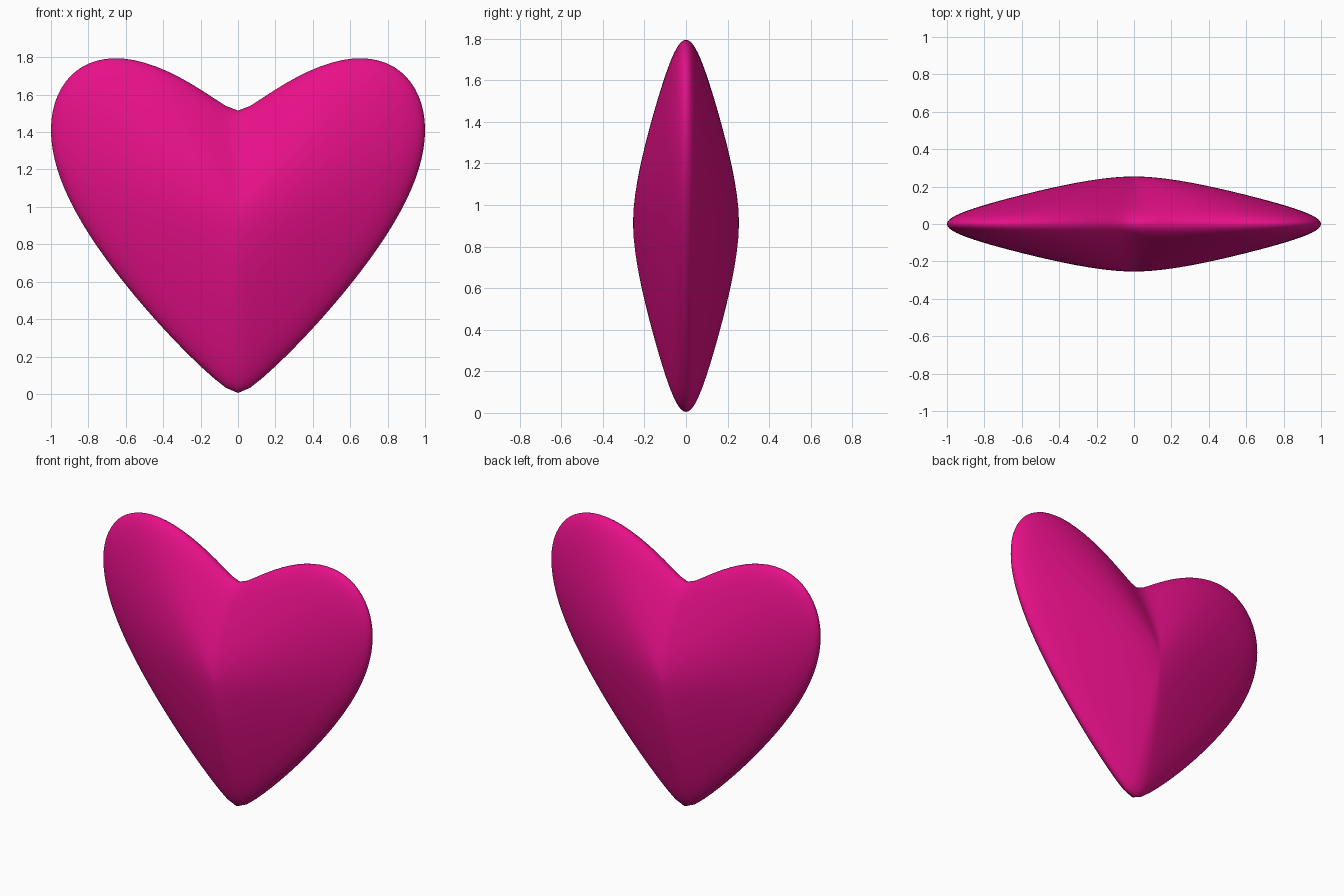
import bpy, bmesh, math

if "Cube" in bpy.data.objects:
    bpy.data.objects.remove(bpy.data.objects["Cube"])

SEGMENTS = 96      # points around the heart outline
RINGS = 20         # rings from rim to the crown on each side
CENTRE_Z = 0.915   # crown height
DEPTH = 0.255      # half thickness


def outline(t):
    """Heart outline: an ellipse sheared upwards by the distance from the middle."""
    x = math.sin(t)
    s = math.sqrt(x * x + 0.0025) - 0.05
    return x, 0.76 - 0.755 * math.cos(t) + 0.82 * s - 0.15 * s ** 3


def thickness(s):
    """Half thickness at fraction s of the way from the crown to the rim."""
    return DEPTH * math.sqrt(max(0.0, 1 - s * s)) / (1 + 0.75 * s ** 1.7)


bm = bmesh.new()
rim = [outline(2 * math.pi * i / SEGMENTS) for i in range(SEGMENTS)]

# Concentric heart-shaped rings from front crown, over the rim, to back crown
rings = []
for k in range(1, 2 * RINGS):
    a = math.pi * k / (2 * RINGS)
    s = math.sin(a)
    y = -math.copysign(thickness(s), math.cos(a)) if k != RINGS else 0.0
    rings.append([bm.verts.new((x * s, y, CENTRE_Z + (z - CENTRE_Z) * s)) for x, z in rim])

for r0, r1 in zip(rings, rings[1:]):
    for i in range(SEGMENTS):
        j = (i + 1) % SEGMENTS
        bm.faces.new((r0[i], r0[j], r1[j], r1[i]))

# Crown points on both sides
for ring, y in ((rings[0], -DEPTH), (rings[-1], DEPTH)):
    crown = bm.verts.new((0, y, CENTRE_Z))
    for i in range(SEGMENTS):
        bm.faces.new((crown, ring[i], ring[(i + 1) % SEGMENTS]))

bmesh.ops.recalc_face_normals(bm, faces=bm.faces)
for f in bm.faces:
    f.smooth = True

mesh = bpy.data.meshes.new("heart")
bm.to_mesh(mesh)
bm.free()
heart = bpy.data.objects.new("heart", mesh)
bpy.context.collection.objects.link(heart)

# Magenta colour
mat = bpy.data.materials.new("magenta")
mat.diffuse_color = (0.8, 0.005, 0.25, 1)
mat.use_nodes = True
mat.node_tree.nodes["Principled BSDF"].inputs["Base Color"].default_value = mat.diffuse_color
mesh.materials.append(mat)
